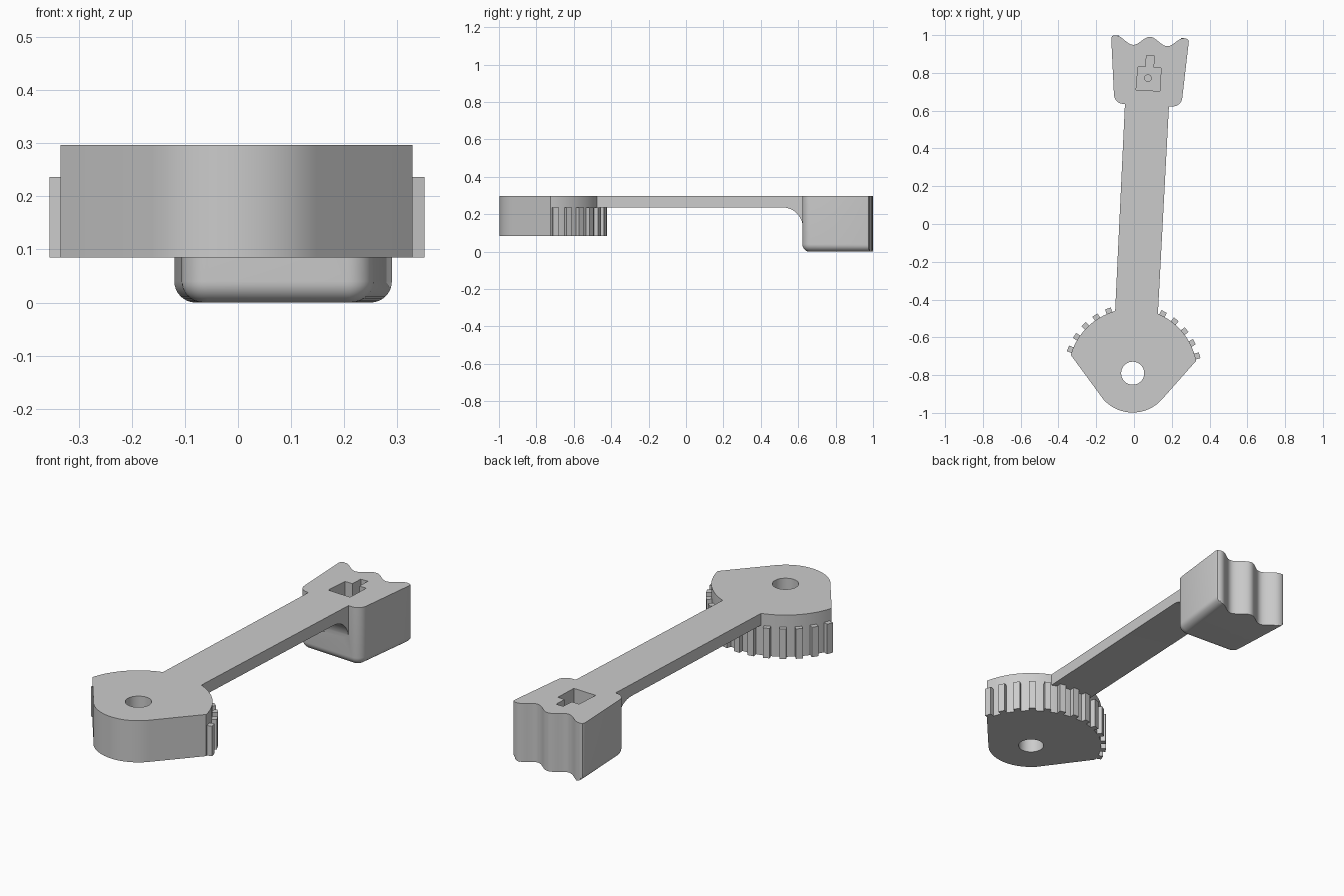
import bpy, bmesh
from math import sin, cos, pi, radians
from mathutils import Vector

if "Cube" in bpy.data.objects:
    bpy.data.objects.remove(bpy.data.objects["Cube"])

TOP, HUB_Z, ARM_Z = 0.297, 0.085, 0.237
HUB = Vector((-0.007, -0.79))

grey = bpy.data.materials.new("plain_grey")
grey.use_nodes = True
grey.diffuse_color = (0.6, 0.6, 0.6, 1)
grey.node_tree.nodes["Principled BSDF"].inputs["Base Color"].default_value = (0.6, 0.6, 0.6, 1)


def loft(bm, rings):
    """Skin a stack of equal closed rings and cap both ends."""
    loops = [[bm.verts.new(p) for p in ring] for ring in rings]
    n = len(loops[0])
    for a, b in zip(loops, loops[1:]):
        for i in range(n):
            j = (i + 1) % n
            bm.faces.new((a[i], a[j], b[j], b[i]))
    bm.faces.new(loops[0])
    bm.faces.new(loops[-1])


def prism(bm, outline, z0, z1):
    loft(bm, [[(p[0], p[1], z) for p in outline] for z in (z0, z1)])


def finish(name, bm):
    bmesh.ops.remove_doubles(bm, verts=bm.verts, dist=0.0001)
    bmesh.ops.recalc_face_normals(bm, faces=bm.faces)
    mesh = bpy.data.meshes.new(name)
    bm.to_mesh(mesh)
    bm.free()
    mesh.materials.append(grey)
    obj = bpy.data.objects.new(name, mesh)
    bpy.context.collection.objects.link(obj)
    return obj


def combine(obj, other, operation):
    mod = obj.modifiers.new("combine", 'BOOLEAN')
    mod.operation, mod.solver, mod.object = operation, 'EXACT', other
    bpy.context.view_layer.objects.active = obj
    bpy.ops.object.modifier_apply(modifier=mod.name)
    bpy.data.objects.remove(other)


def arc(center, r, a0, a1, n):
    return [Vector(center) + r * Vector((cos(radians(a0 + (a1 - a0) * i / n)),
                                         sin(radians(a0 + (a1 - a0) * i / n))))
            for i in range(n + 1)]


# Hub: wide rear sector joined by straight flanks to a small front arc
bm = bmesh.new()
prism(bm, arc(HUB, 0.342, 11, 163.5, 40) + arc(HUB, 0.208, 222, 318, 28), HUB_Z, TOP)
lever = finish("lever_body", bm)

# Arm: side profile with a fillet under its far end, slightly leaning and widening
profile = [(-0.6, TOP), (-0.6, ARM_Z)]
profile += [tuple(p) for p in arc((0.515, ARM_Z - 0.11), 0.11, 90, 0, 14)]
profile += [(0.7, ARM_Z - 0.11), (0.7, TOP)]
bm = bmesh.new()
loft(bm, [[(x0 + slope * (y + 0.466), y, z) for y, z in profile]
          for x0, slope in ((-0.1, 0.0473), (0.127, 0.0532))])
arm = finish("arm", bm)

# End block: rounded front corners, wavy back, rounded lower rim
LEFT_BACK, RIGHT_BACK = Vector((-0.12, 0.975)), Vector((0.29, 0.965))
wave = [(-0.12, 0.985), (-0.115, 0.995), (-0.106, 0.999)]
for i in range(49):
    x = -0.095 + 0.36 * i / 48
    wave.append((x, 0.975 - 0.04 * (x + 0.095) + 0.023 * cos(4 * pi * i / 48)))
wave += [(0.276, 0.982), (0.287, 0.976)]


def block_ring(d, z):
    a, b = Vector((-0.104 + d, 0.638 + d)), Vector((0.25 - d, 0.62 + d))
    lb, rb = LEFT_BACK + Vector((d, 0)), RIGHT_BACK - Vector((d, 0))
    r = 0.046 - d
    ring = []
    for corner, start, end in ((a, lb, b), (b, a, rb)):
        u, v = (start - corner).normalized(), (end - corner).normalized()
        for i in range(9):
            t = pi / 2 * i / 8
            ring.append(corner + r * (u * (1 - sin(t)) + v * (1 - cos(t))))
    ring.append(rb)
    ring += [(min(max(x, lb.x), rb.x), y) for x, y in reversed(wave)]
    ring.append(lb)
    return [(p[0], p[1], z) for p in ring]


R = 0.04
steps = [pi / 2 * i / 8 for i in range(9)]
bm = bmesh.new()
loft(bm, [block_ring(R * (1 - sin(t)), R * (1 - cos(t))) for t in steps] + [block_ring(0, TOP)])
block = finish("end_block", bm)

combine(lever, arm, 'UNION')
combine(lever, block, 'UNION')

# Pivot hole, keyed pocket and the small dimple in its floor
bm = bmesh.new()
prism(bm, arc(HUB, 0.061, 0, 352.5, 47), 0, 0.4)
combine(lever, finish("pivot_cutter", bm), 'DIFFERENCE')
key = [(0.011, 0.709), (0.138, 0.704), (0.143, 0.826), (0.104, 0.828),
       (0.106, 0.893), (0.066, 0.893), (0.062, 0.83), (0.021, 0.831)]
bm = bmesh.new()
prism(bm, key, TOP - 0.08, 0.4)
combine(lever, finish("pocket_cutter", bm), 'DIFFERENCE')
bm = bmesh.new()
prism(bm, arc((0.074, 0.772), 0.018, 0, 345, 23), TOP - 0.12, 0.4)
combine(lever, finish("dimple_cutter", bm), 'DIFFERENCE')

# Gear teeth: straight bars around the hub sector
bm = bmesh.new()
for i in range(13):
    a = radians(15 + 12 * i)
    out, side = Vector((cos(a), sin(a))), Vector((-sin(a), cos(a)))
    prism(bm, [HUB + out * r + side * s for r, s in
               ((0.33, -0.016), (0.367, -0.016), (0.367, 0.016), (0.33, 0.016))], HUB_Z, ARM_Z)
finish("gear_teeth", bm)

# Smooth the curved walls while keeping the corners crisp
bpy.ops.object.select_all(action='DESELECT')
lever.select_set(True)
bpy.context.view_layer.objects.active = lever
bpy.ops.object.shade_smooth_by_angle(angle=radians(30))
